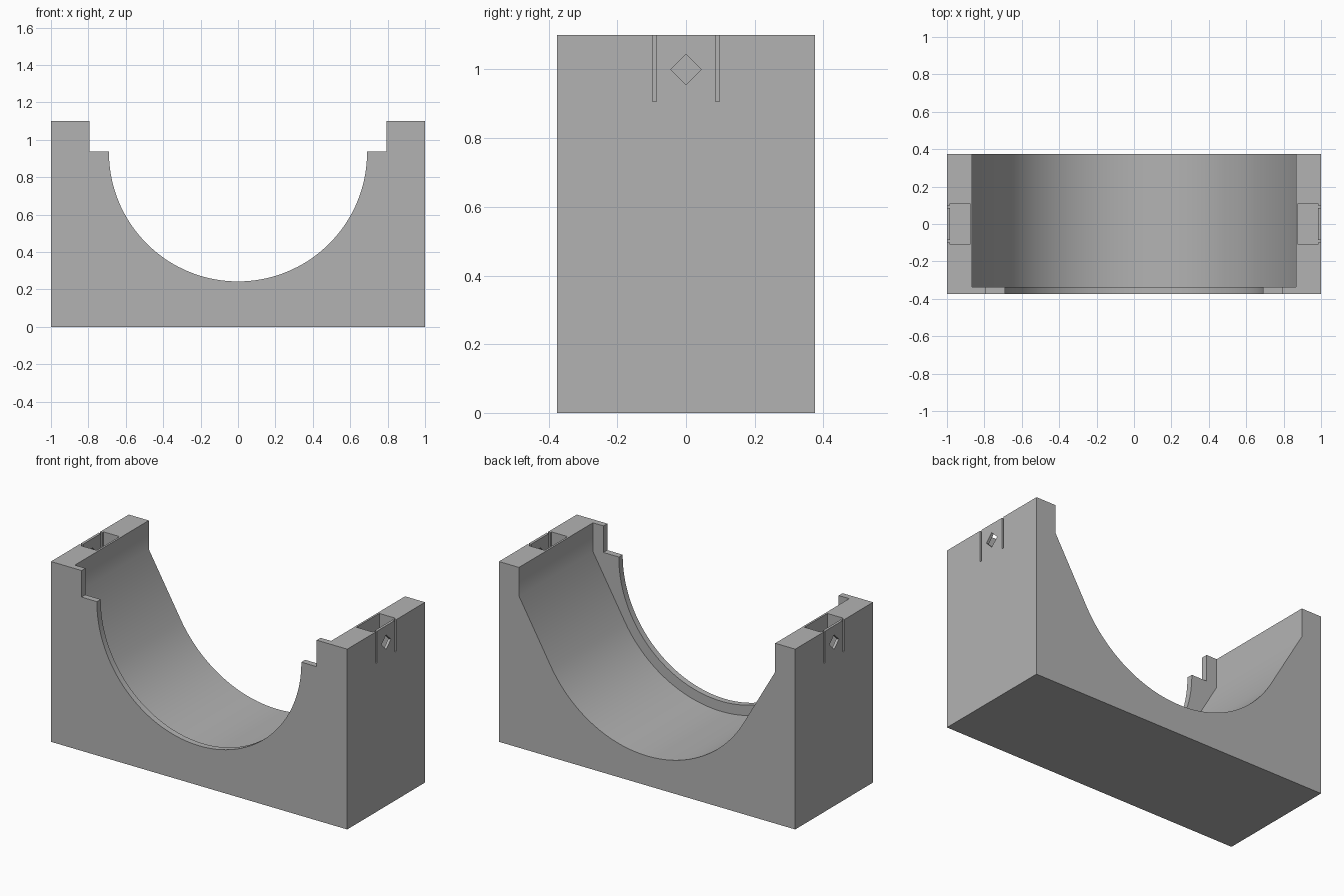
import bpy
import bmesh
from math import sin, cos, pi, radians
from mathutils import Matrix

if "Cube" in bpy.data.objects:
    bpy.data.objects.remove(bpy.data.objects["Cube"])

WIDTH, DEPTH, HEIGHT = 2.0, 0.75, 1.1
AXIS_Z = 0.933          # height of the cradle axis
LIP_Y = -0.338          # inner face of the front lip

grey = bpy.data.materials.new("plain grey")
grey.use_nodes = True
grey.diffuse_color = (0.45, 0.45, 0.45, 1)
grey.node_tree.nodes["Principled BSDF"].inputs["Base Color"].default_value = grey.diffuse_color


def make_object(name, bm):
    bmesh.ops.recalc_face_normals(bm, faces=bm.faces)
    mesh = bpy.data.meshes.new(name)
    bm.to_mesh(mesh)
    bm.free()
    mesh.materials.append(grey)
    obj = bpy.data.objects.new(name, mesh)
    bpy.context.collection.objects.link(obj)
    return obj


def box(name, x0, x1, y0, y1, z0, z1):
    bm = bmesh.new()
    size = Matrix.Diagonal((x1 - x0, y1 - y0, z1 - z0, 1))
    centre = Matrix.Translation(((x0 + x1) / 2, (y0 + y1) / 2, (z0 + z1) / 2))
    bmesh.ops.create_cube(bm, size=1, matrix=centre @ size)
    return make_object(name, bm)


def prism(name, outline, y0, y1):
    """Extrude an x-z outline from y0 to y1."""
    bm = bmesh.new()
    face = bm.faces.new([bm.verts.new((x, y0, z)) for x, z in outline])
    new = bmesh.ops.extrude_face_region(bm, geom=[face])["geom"]
    verts = [v for v in new if isinstance(v, bmesh.types.BMVert)]
    bmesh.ops.translate(bm, verts=verts, vec=(0, y1 - y0, 0))
    return make_object(name, bm)


def arc(radius, start, steps=72):
    """Lower arc from the right, starting an angle below horizontal."""
    for i in range(steps + 1):
        a = -start - (pi - 2 * start) * i / steps
        yield radius * cos(a), AXIS_Z + radius * sin(a)


def cut(target, cutter):
    cutter.hide_render = True
    mod = target.modifiers.new("cut", "BOOLEAN")
    mod.operation = "DIFFERENCE"
    mod.solver = "EXACT"
    mod.object = cutter
    bpy.context.view_layer.objects.active = target
    bpy.ops.object.modifier_apply(modifier=mod.name)
    bpy.data.objects.remove(cutter)


block = box("cradle_block", -WIDTH / 2, WIDTH / 2, -DEPTH / 2, DEPTH / 2, 0, HEIGHT)

# Stepped round opening through the front lip
lip = [(0.794, 1.3), (0.794, 0.938), (0.69, 0.938)]
lip += list(arc(0.69, 0)) + [(-x, z) for x, z in reversed(lip)]
cut(block, prism("lip_opening", lip, -0.5, 0.5))

# Wider trough behind the lip, flaring out at sixty degrees to upright walls
trough = [(0.865, 1.3), (0.865, 0.925)]
trough += list(arc(0.752, radians(30))) + [(-x, z) for x, z in reversed(trough)]
cut(block, prism("trough", trough, LIP_Y, 0.5))

# Snap-tab pockets at both ends: pocket, two slits, diamond hole
for side in (-1, 1):
    def span(a, b):
        return sorted((side * a, side * b))

    cut(block, box("pocket", *span(0.877, 0.984), -0.11, 0.11, 0.9, 1.2))
    for y in (-0.092, 0.092):
        cut(block, box("slit", *span(0.96, 1.05), y - 0.006, y + 0.006, 0.907, 1.2))
    bm = bmesh.new()
    turn = Matrix.Rotation(radians(45), 4, "X")
    edge = 0.045 * 2 ** 0.5
    bmesh.ops.create_cube(bm, size=1, matrix=Matrix.Translation((side, 0, 1.0)) @ turn
                          @ Matrix.Diagonal((0.1, edge, edge, 1)))
    cut(block, make_object("diamond_hole", bm))

# Smooth trough, crisp edges
bpy.ops.object.select_all(action="DESELECT")
block.select_set(True)
bpy.context.view_layer.objects.active = block
bpy.ops.object.shade_smooth_by_angle(angle=radians(32))
